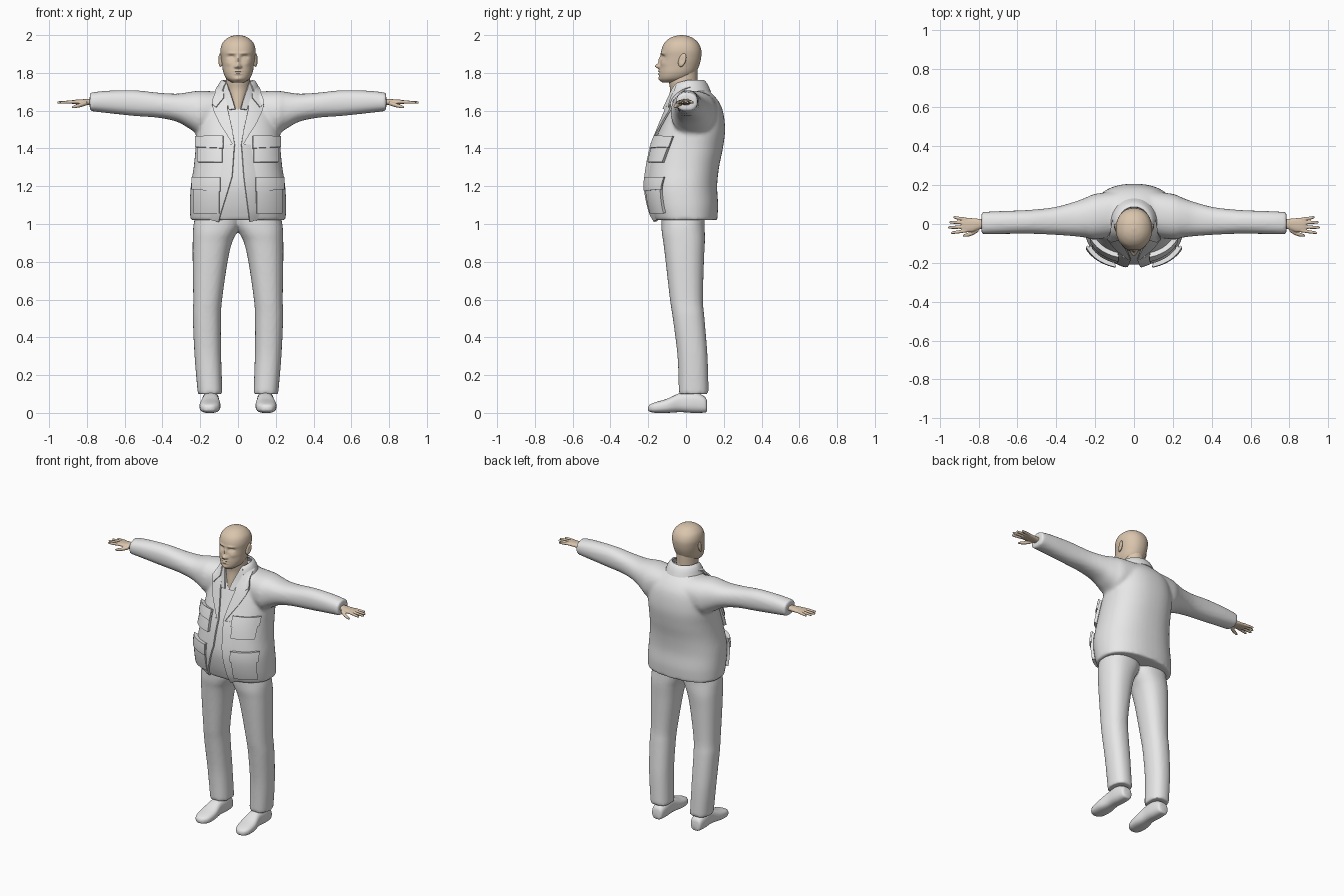
import bpy, bmesh, math
from mathutils import Vector
from mathutils.bvhtree import BVHTree

cube = bpy.data.objects.get("Cube")
if cube:
    bpy.data.objects.remove(cube, do_unlink=True)


def material(name, rgb):
    mat = bpy.data.materials.new(name)
    mat.use_nodes = True
    mat.diffuse_color = (*rgb, 1)
    mat.node_tree.nodes["Principled BSDF"].inputs["Base Color"].default_value = (*rgb, 1)
    return mat


cloth = material("pale grey cloth", (0.8, 0.8, 0.8))
skin = material("skin", (0.7, 0.56, 0.42))


def dense(rows, k):
    """Smoothly interpolate a list of number rows."""
    out = []
    for i in range(len(rows) - 1):
        quad = [rows[max(i - 1, 0)], rows[i], rows[i + 1], rows[min(i + 2, len(rows) - 1)]]
        for s in range(k):
            t = s / k
            out.append([b + t * (c - a) / 2 + t * t * (a - 2.5 * b + 2 * c - d / 2)
                        + t ** 3 * (1.5 * (b - c) + (d - a) / 2) for a, b, c, d in zip(*quad)])
    return out + [list(rows[-1])]


def loft(bm, axis, rows, n=32, power=2.3, k=6, side=1):
    """Loft rounded sections; each row is position, then low/high limits on the two other axes."""
    rings = []
    for t, a0, a1, b0, b1 in dense(rows, k):
        ring = []
        for j in range(n):
            ang = math.tau * j / n
            c, s = math.cos(ang), math.sin(ang)
            a = (a0 + a1) / 2 + (a1 - a0) / 2 * math.copysign(abs(c) ** (2 / power), c)
            b = (b0 + b1) / 2 + (b1 - b0) / 2 * math.copysign(abs(s) ** (2 / power), s)
            x, y, z = {"x": (t, a, b), "y": (a, t, b), "z": (a, b, t)}[axis]
            ring.append(bm.verts.new((side * x, y, z)))
        rings.append(ring)
    for r, q in zip(rings, rings[1:]):
        for j in range(n):
            bm.faces.new((r[j], r[(j + 1) % n], q[(j + 1) % n], q[j]))
    bm.faces.new(rings[0])
    bm.faces.new(rings[-1])


def finish(bm, name, mat, mirror=False, voxel=0, smooth=4, slab=0, mirror_first=False):
    bmesh.ops.recalc_face_normals(bm, faces=bm.faces)
    mesh = bpy.data.meshes.new(name)
    bm.to_mesh(mesh)
    bm.free()
    mesh.materials.append(mat)
    obj = bpy.data.objects.new(name, mesh)
    bpy.context.collection.objects.link(obj)
    bpy.ops.object.select_all(action="DESELECT")
    obj.select_set(True)
    bpy.context.view_layer.objects.active = obj
    bpy.ops.object.shade_smooth_by_angle(angle=math.radians(50))
    if mirror and mirror_first:
        obj.modifiers.new("mirror", "MIRROR").use_mirror_merge = False
    if voxel:
        rem = obj.modifiers.new("blend", "REMESH")
        rem.mode, rem.voxel_size, rem.use_smooth_shade = "VOXEL", voxel, True
        soft = obj.modifiers.new("soften", "SMOOTH")
        soft.factor, soft.iterations = 0.5, smooth
    if slab:
        sol = obj.modifiers.new("thickness", "SOLIDIFY")
        sol.thickness, sol.offset = slab, 0
        obj.modifiers.new("crisp", "EDGE_SPLIT").split_angle = math.radians(45)
    if mirror and not mirror_first:
        obj.modifiers.new("mirror", "MIRROR").use_mirror_merge = False
    return obj


def grid(bm, rows):
    rows = [[bm.verts.new(p) for p in row] for row in rows]
    for r, q in zip(rows, rows[1:]):
        for j in range(len(r) - 1):
            bm.faces.new((r[j], r[j + 1], q[j + 1], q[j]))


# Jacket body blended with both sleeves
bm = bmesh.new()
torso = [(1.02, .252, -.17, .165), (1.1, .255, -.195, .17), (1.2, .25, -.21, .165),
         (1.3, .235, -.2, .175), (1.4, .225, -.178, .195), (1.5, .22, -.14, .207),
         (1.6, .2, -.1, .195), (1.66, .16, -.073, .165), (1.71, .1, -.055, .115),
         (1.735, .07, -.04, .08)]
loft(bm, "z", [(z, -w, w, f, b) for z, w, f, b in torso], n=48)
sleeve = [(.08, -.06, .17, 1.5, 1.7), (.2, -.08, .155, 1.475, 1.705), (.25, -.07, .135, 1.5, 1.7),
          (.32, -.062, .11, 1.54, 1.69), (.42, -.055, .085, 1.562, 1.695),
          (.55, -.05, .072, 1.572, 1.708), (.7, -.052, .066, 1.588, 1.705),
          (.785, -.054, .062, 1.598, 1.695)]
for side in (1, -1):
    loft(bm, "x", sleeve, side=side)
jacket = finish(bm, "jacket", cloth, voxel=.011)

bpy.context.view_layer.update()
surface = BVHTree.FromObject(jacket, bpy.context.evaluated_depsgraph_get())


def strip(name, edge_a, edge_b, lift_a, lift_b, slab=.01, sides=(1, -1)):
    """Cloth panel between two (x, z) edges, laid over the jacket front."""
    bm = bmesh.new()
    for side in sides:
        rows = []
        for i in range(len(edge_a) - 1):
            for s in range(9):
                a, b = (Vector(e[i]).lerp(Vector(e[i + 1]), s / 8) for e in (edge_a, edge_b))
                row = []
                for u in range(9):
                    p = a.lerp(b, u / 8)
                    start = Vector((side * p.x, -1, p.y))
                    hit, normal = surface.ray_cast(start, Vector((0, 1, 0)))[:2]
                    if hit is None:
                        hit, normal = surface.find_nearest(Vector((side * p.x, -.05, p.y)))[:2]
                    row.append(hit + normal * (lift_a + (lift_b - lift_a) * u / 8))
                rows.append(row)
        grid(bm, rows)
    bmesh.ops.remove_doubles(bm, verts=bm.verts, dist=1e-5)
    return finish(bm, name, cloth, slab=slab)


# Front opening edges, lapels and shirt collar
for side, hem, label in ((1, .06, "left"), (-1, .1, "right")):
    strip(label + "_front_edge", [(.018, 1.42), (.03, 1.25), (hem, 1.022)],
          [(.07, 1.42), (.1, 1.25), (hem + .06, 1.022)], .01, -.006, sides=(side,))
strip("lapels", [(.062, 1.725), (.052, 1.6), (.03, 1.5), (.016, 1.41)],
      [(.105, 1.7), (.14, 1.63), (.095, 1.53), (.02, 1.405)], .012, .01)
strip("collar_points", [(.07, 1.725), (.07, 1.66), (.11, 1.61)],
      [(.1, 1.71), (.14, 1.65), (.14, 1.63)], .017, .015)
strip("shirt_collar", [(.05, 1.73), (.03, 1.66), (.014, 1.6)],
      [(.075, 1.72), (.062, 1.66), (.045, 1.6)], .022, .012)

# Four pockets with flaps
for label, x0, x1, top, split, low in (("chest", .075, .205, 1.46, 1.395, 1.325),
                                       ("hip", .09, .225, 1.245, 1.175, 1.06)):
    strip(label + "_pockets", [(x0 + .006, top), (x0 + .006, low)],
          [(x1 - .004, top), (x1 - .004, low)], .008, .01, slab=.018)
    strip(label + "_flaps", [(x0, top), (x0, split)], [(x1, top), (x1, split + .008)],
          .018, .02, slab=.012)

# Jacket collar round the back of the neck
bm = bmesh.new()
rows = []
for u in range(5):
    t = u / 4
    rows.append([])
    for j in range(33):
        a = -2.3 + 4.6 * j / 32
        front = max(0, -math.cos(a))
        rows[-1].append(((.078 + .036 * t) * math.sin(a), .012 + (.075 + .04 * t) * math.cos(a),
                         1.758 - .06 * t * t - .02 * front))
grid(bm, rows)
finish(bm, "jacket_collar", cloth, slab=.01)

# Trousers
bm = bmesh.new()
loft(bm, "z", [(1.1, -.02, .215, -.13, .1), (1, -.015, .235, -.13, .098), (.95, .008, .239, -.128, .1),
               (.9, .032, .24, -.12, .1), (.8, .055, .24, -.108, .095), (.6, .084, .237, -.085, .09),
               (.5, .09, .239, -.07, .098), (.3, .089, .23, -.045, .114),
               (.1, .082, .213, -.038, .12)])
finish(bm, "trousers", cloth, mirror=True, voxel=.01, mirror_first=True)

# Shoes
bm = bmesh.new()
shoe = [(.112, .145, .02, .012, .05), (.1, .145, .038, .002, .085), (.04, .145, .045, 0, .11),
        (-.03, .145, .045, .004, .105), (-.1, .148, .055, 0, .075), (-.16, .15, .05, 0, .057),
        (-.19, .152, .032, .006, .045), (-.2, .152, .012, .014, .032)]
loft(bm, "y", [(y, x - w, x + w, lo, hi) for y, x, w, lo, hi in shoe], power=2.6)
finish(bm, "shoes", cloth, mirror=True)

# Head with sculpted face
bm = bmesh.new()
skull = [(1.748, .03, -.125, -.04), (1.768, .06, -.14, .015), (1.8, .077, -.142, .05),
         (1.84, .084, -.138, .07), (1.88, .09, -.132, .08), (1.92, .093, -.13, .081),
         (1.955, .084, -.117, .068), (1.98, .062, -.092, .043), (1.994, .036, -.062, .015),
         (2, .006, -.03, -.018)]
loft(bm, "z", [(z, -w, w, f, b) for z, w, f, b in skull], n=128, power=2.15, k=10)
face = {"bridge": (0, 1.868, .01, .024, .012), "nose_tip": (0, 1.836, .013, .012, .024),
        "nostril": (.013, 1.832, .008, .007, .008), "socket": (.035, 1.884, .017, .01, -.014),
        "eyeball": (.035, 1.882, .01, .006, .007), "brow": (.034, 1.904, .024, .007, .006),
        "upper_lip": (0, 1.809, .02, .005, .006), "lower_lip": (0, 1.795, .018, .005, .006),
        "mouth": (0, 1.802, .024, .002, -.006), "chin": (0, 1.768, .02, .011, .006),
        "cheek": (.05, 1.85, .018, .014, .004)}
for v in bm.verts:
    if v.co.y < -.04:
        push = 0
        for x, z, sx, sz, d in face.values():
            for cx in {x, -x}:
                push += d * math.exp(-((v.co.x - cx) / sx) ** 2 - ((v.co.z - z) / sz) ** 2)
        v.co.y -= push
finish(bm, "head", skin)

# Ears
bm = bmesh.new()
bmesh.ops.create_uvsphere(bm, u_segments=24, v_segments=16, radius=1)
for v in bm.verts:
    hollow = .006 * math.exp(-4 * (v.co.y ** 2 + v.co.z ** 2)) if v.co.x > 0 else 0
    v.co = Vector((.092 + .012 * v.co.x - hollow - .006 * v.co.y * -1,
                   -.02 + .02 * v.co.y + .008 * v.co.z, 1.868 + .036 * v.co.z))
finish(bm, "ears", skin, mirror=True)

# Neck and open shirt front
bm = bmesh.new()
neck = [(1.58, .025, -.1, .03), (1.64, .045, -.094, .045), (1.71, .063, -.085, .06),
        (1.76, .064, -.09, .06), (1.82, .062, -.08, .06)]
loft(bm, "z", [(z, -w, w, f, b) for z, w, f, b in neck], power=2)
finish(bm, "neck", skin)

# Hands: palm, four fingers and a thumb
bm = bmesh.new()
loft(bm, "x", [(.74, -.025, .025, 1.627, 1.665), (.79, -.026, .026, 1.63, 1.662),
               (.83, -.04, .03, 1.632, 1.66), (.87, -.043, .032, 1.635, 1.657),
               (.885, -.038, .028, 1.638, 1.654)], n=24)
for y, spread, tip in ((-.034, -.012, .942), (-.014, -.004, .957), (.006, .003, .95), (.024, .011, .93)):
    loft(bm, "x", [(x, y + s * spread - r, y + s * spread + r, 1.647 - r - .004 * s, 1.647 + r - .004 * s)
                   for x, s, r in ((.86, 0, .009), (.9, .5, .0085), (tip - .008, .9, .007), (tip, 1, .003))],
         n=12, power=2)
loft(bm, "x", [(.8, -.04, -.015, 1.628, 1.652), (.835, -.06, -.036, 1.618, 1.64),
               (.865, -.066, -.048, 1.613, 1.63), (.88, -.064, -.055, 1.613, 1.621)], n=12, power=2)
finish(bm, "hands", skin, mirror=True, voxel=.0035, smooth=2)
